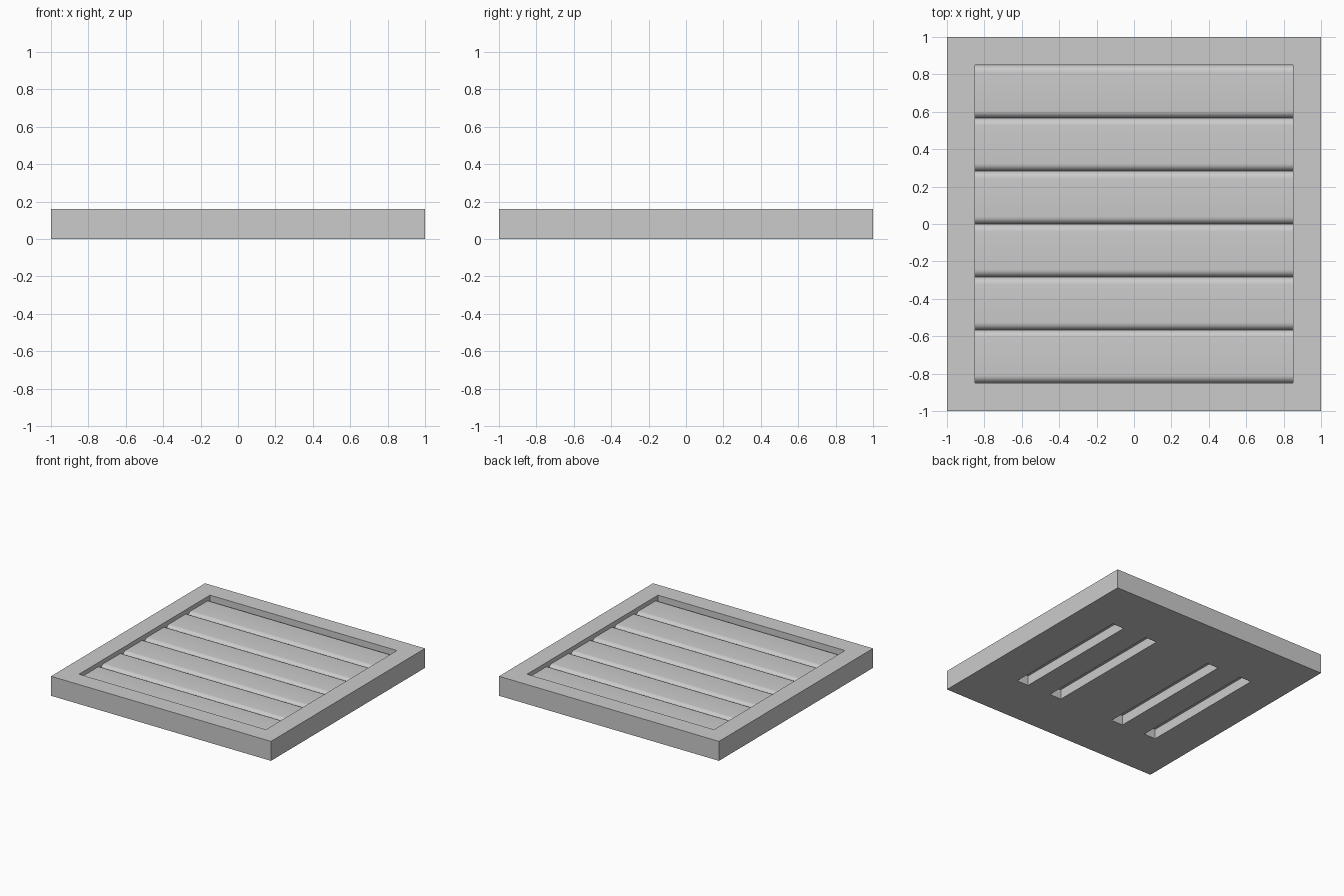
import bpy, math

if "Cube" in bpy.data.objects:
    bpy.data.objects.remove(bpy.data.objects["Cube"])

FLOOR, SLAT_TOP, TOP = 0.082, 0.125, 0.16
INNER, COUNT, R = 0.85, 6, 0.04


def box(name, x0, x1, y0, y1, z0, z1):
    bpy.ops.mesh.primitive_cube_add(size=1, location=((x0 + x1) / 2, (y0 + y1) / 2, (z0 + z1) / 2))
    ob = bpy.context.object
    ob.name = name
    ob.scale = (x1 - x0, y1 - y0, z1 - z0)
    bpy.ops.object.transform_apply(location=False, rotation=False, scale=True)
    return ob


def cut(target, cutter):
    m = target.modifiers.new("cut", 'BOOLEAN')
    m.operation = 'DIFFERENCE'
    m.solver = 'EXACT'
    m.object = cutter
    bpy.context.view_layer.objects.active = target
    bpy.ops.object.modifier_apply(modifier=m.name)
    bpy.data.objects.remove(cutter)


# Square tray with a raised rim
frame = box("frame", -1, 1, -1, 1, 0, TOP)
cut(frame, box("recess_cutter", -INNER, INNER, -INNER, INNER, FLOOR, 0.3))

# Four long slots in the underside
for x in (-0.625, -0.303, 0.303, 0.625):
    cut(frame, box("slot_cutter", x - 0.053, x + 0.053, -0.56, 0.56, -0.1, 0.08))


# Slat: a flat strip with quarter-round long edges
def slat(name, y0, y1):
    arc = [(R * math.cos(a), R * math.sin(a)) for a in (math.pi / 2 * i / 8 for i in range(9))]
    zc = SLAT_TOP - R
    prof = [(y0, FLOOR), (y1, FLOOR)]
    prof += [(y1 - R + c, zc + s) for c, s in arc]
    prof += [(y0 + R - c, zc + s) for c, s in reversed(arc)]
    n = len(prof)
    verts = [(x, y, z) for x in (-INNER, INNER) for y, z in prof]
    faces = [tuple(reversed(range(n))), tuple(range(n, 2 * n))]
    faces += [(i, (i + 1) % n, n + (i + 1) % n, n + i) for i in range(n)]
    me = bpy.data.meshes.new(name)
    me.from_pydata(verts, [], faces)
    ob = bpy.data.objects.new(name, me)
    bpy.context.collection.objects.link(ob)
    bpy.ops.object.select_all(action='DESELECT')
    ob.select_set(True)
    bpy.context.view_layer.objects.active = ob
    bpy.ops.object.shade_smooth_by_angle(angle=math.radians(30))


# Row of slats filling the recess
pitch = 2 * INNER / COUNT
for i in range(COUNT):
    slat(f"slat_{i + 1}", -INNER + i * pitch, -INNER + (i + 1) * pitch)
